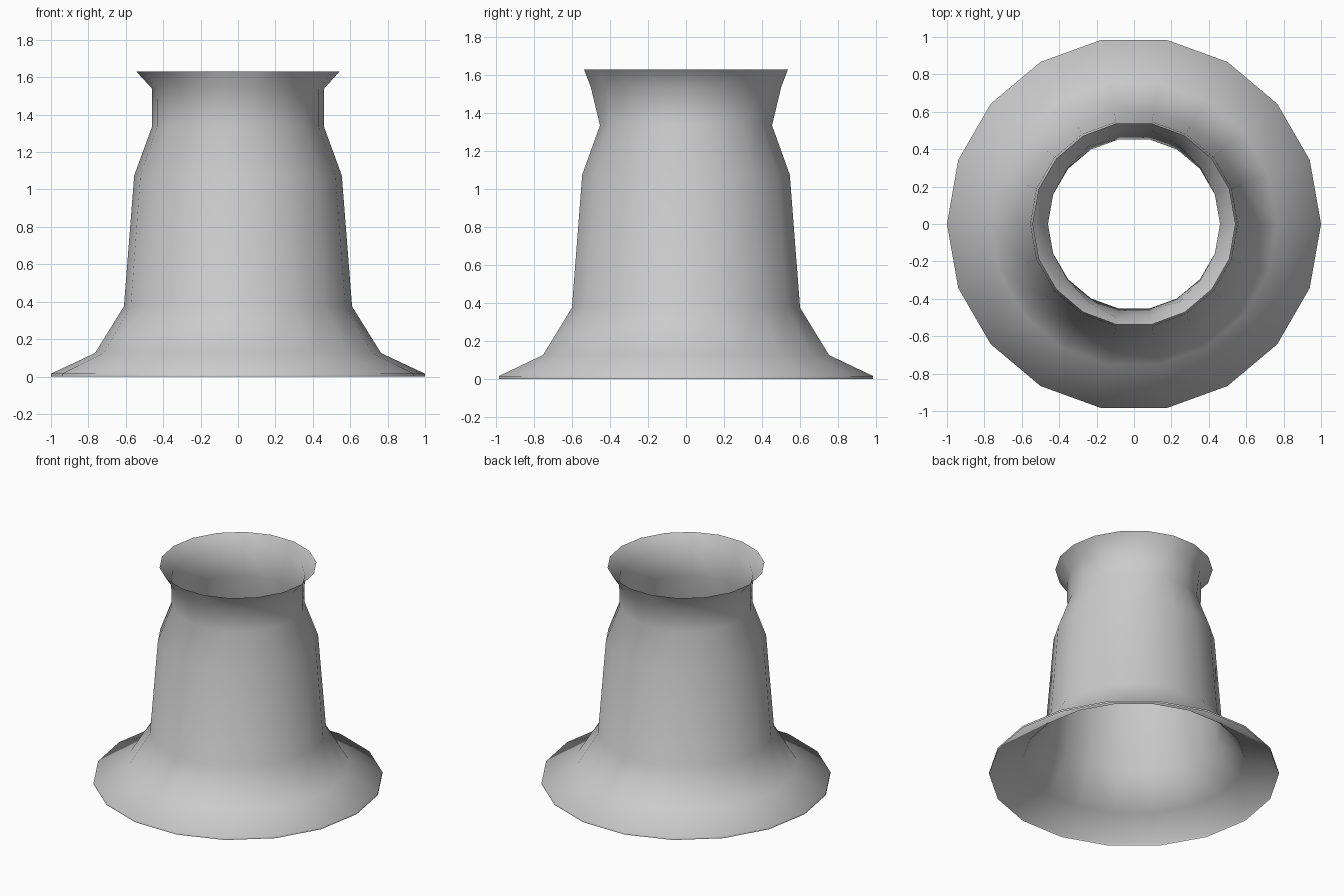
import bpy, bmesh
from math import cos, sin, pi

if "Cube" in bpy.data.objects:
    bpy.data.objects.remove(bpy.data.objects["Cube"])

SIDES = 18
# radius along x, radius along y, height
PROFILE = [(1.0, 1.0, 0.0), (1.0, 1.0, 0.015), (0.765, 0.765, 0.125),
           (0.61, 0.61, 0.375), (0.555, 0.555, 1.075), (0.46, 0.46, 1.335),
           (0.46, 0.515, 1.54), (0.543, 0.546, 1.63)]


def ring(bm, rx, ry, z):
    """One horizontal loop; its radius eases from rx to ry near the y axis."""
    verts = []
    for i in range(SIDES):
        a = 2 * pi * i / SIDES
        r = rx + (ry - rx) * sin(a) ** 6
        verts.append(bm.verts.new((r * cos(a), r * sin(a), z)))
    return verts


# Open flared tube with wide foot and turned-out lip
bm = bmesh.new()
rings = [ring(bm, *p) for p in PROFILE]
for low, high in zip(rings, rings[1:]):
    for i in range(SIDES):
        j = (i + 1) % SIDES
        bm.faces.new((low[i], low[j], high[j], high[i]))
for f in bm.faces:
    f.smooth = True

mesh = bpy.data.meshes.new("flared_tube")
bm.to_mesh(mesh)
bm.free()
tube = bpy.data.objects.new("flared_tube", mesh)
bpy.context.collection.objects.link(tube)
